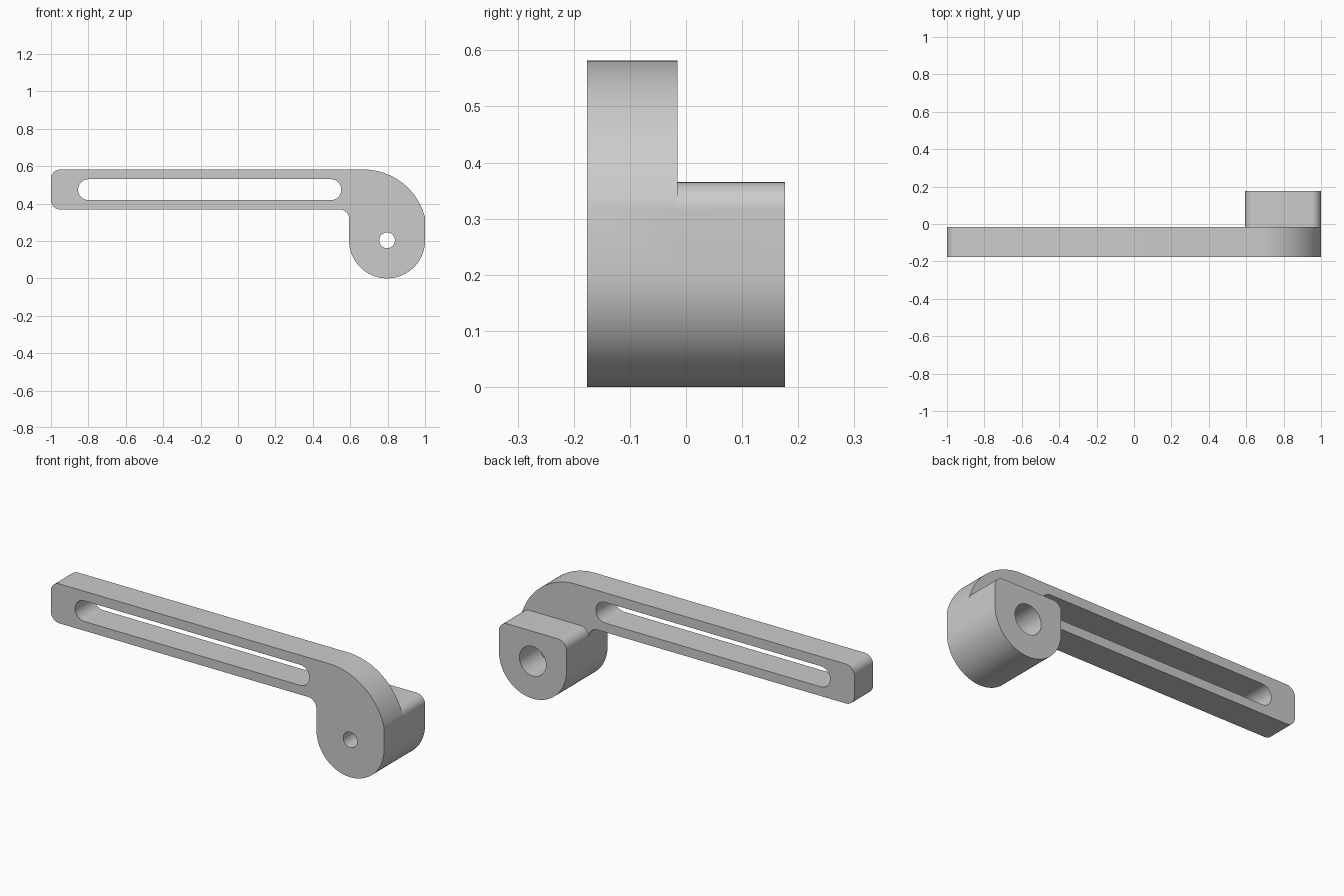
import bpy, bmesh
from math import sin, cos, radians, pi, atan2

old = bpy.data.objects.get("Cube")
if old:
    bpy.data.objects.remove(old)

steel = bpy.data.materials.new("plain grey")
steel.use_nodes = True
GREY = (0.6, 0.6, 0.6, 1)
steel.diffuse_color = GREY
steel.node_tree.nodes["Principled BSDF"].inputs["Base Color"].default_value = GREY


def arc(cx, cz, r, start, end, steps=12):
    """Points on an arc in the xz plane, angles in degrees."""
    angles = [radians(start + (end - start) * i / steps) for i in range(steps + 1)]
    return [(cx + r * cos(a), cz + r * sin(a)) for a in angles]


def prism(name, outline, front, back):
    """Extrude an xz outline from y = front to y = back."""
    bm = bmesh.new()
    face = bm.faces.new([bm.verts.new((x, front, z)) for x, z in outline])
    side = bmesh.ops.extrude_face_region(bm, geom=[face])["geom"]
    for v in side:
        if isinstance(v, bmesh.types.BMVert):
            v.co.y = back
    bmesh.ops.recalc_face_normals(bm, faces=bm.faces)
    mesh = bpy.data.meshes.new(name)
    bm.to_mesh(mesh)
    bm.free()
    mesh.materials.append(steel)
    obj = bpy.data.objects.new(name, mesh)
    bpy.context.collection.objects.link(obj)
    return obj


def combine(target, tool, operation):
    """Apply a boolean and discard the tool."""
    mod = target.modifiers.new(operation.lower(), "BOOLEAN")
    mod.operation, mod.solver, mod.object = operation, "EXACT", tool
    bpy.context.view_layer.objects.active = target
    bpy.ops.object.modifier_apply(modifier=mod.name)
    bpy.data.objects.remove(tool)


FRONT, STEP, BACK = -0.176, -0.015, 0.176
TOP, UNDER, ROUND = 0.582, 0.368, 0.05
PX, PZ, PR = 0.797, 0.203, 0.203          # pivot centre and outer radius
LEFT = PX - PR

# Slotted arm with its curved shoulder and round pivot end
elbow_x, elbow_r = 0.67, 0.34
elbow_z = TOP - elbow_r
reach = 1 - elbow_x
end_angle = atan2((elbow_r ** 2 - reach ** 2) ** 0.5, reach) * 180 / pi
arm_outline = (
    arc(-1 + ROUND, TOP - ROUND, ROUND, 180, 90)
    + arc(elbow_x, elbow_z, elbow_r, 90, end_angle, 32)
    + arc(PX, PZ, PR, 0, -180, 48)
    + arc(LEFT - ROUND, UNDER - ROUND, ROUND, 0, 90)
    + arc(-1 + ROUND, UNDER + ROUND, ROUND, 270, 180)
)
arm = prism("slotted_arm", arm_outline, FRONT, STEP)

# Pivot boss standing out behind the arm
boss_top = 0.365
boss_outline = (
    arc(LEFT + ROUND, boss_top - ROUND, ROUND, 180, 90)
    + arc(1 - ROUND, boss_top - ROUND, ROUND, 90, 0)
    + arc(PX, PZ, PR, 0, -180, 48)
)
combine(arm, prism("pivot_boss", boss_outline, STEP, BACK), "UNION")

# Long slot
slot_r, slot_z = 0.056, 0.474
slot = (arc(-0.855 + slot_r, slot_z, slot_r, 90, 270, 20)
        + arc(0.552 - slot_r, slot_z, slot_r, -90, 90, 20))
combine(arm, prism("slot_cutter", slot, -0.3, 0.3), "DIFFERENCE")

# Through hole and wider counterbore from the back
hole = arc(PX, PZ, 0.042, 0, 360, 32)[:-1]
combine(arm, prism("hole_cutter", hole, -0.3, 0.3), "DIFFERENCE")
bore = arc(PX, PZ, 0.08, 0, 360, 48)[:-1]
combine(arm, prism("bore_cutter", bore, STEP + 0.02, 0.3), "DIFFERENCE")

arm.name = "slotted_pivot_arm"
arm.select_set(True)
bpy.context.view_layer.objects.active = arm
bpy.ops.object.shade_smooth_by_angle(angle=radians(30))
